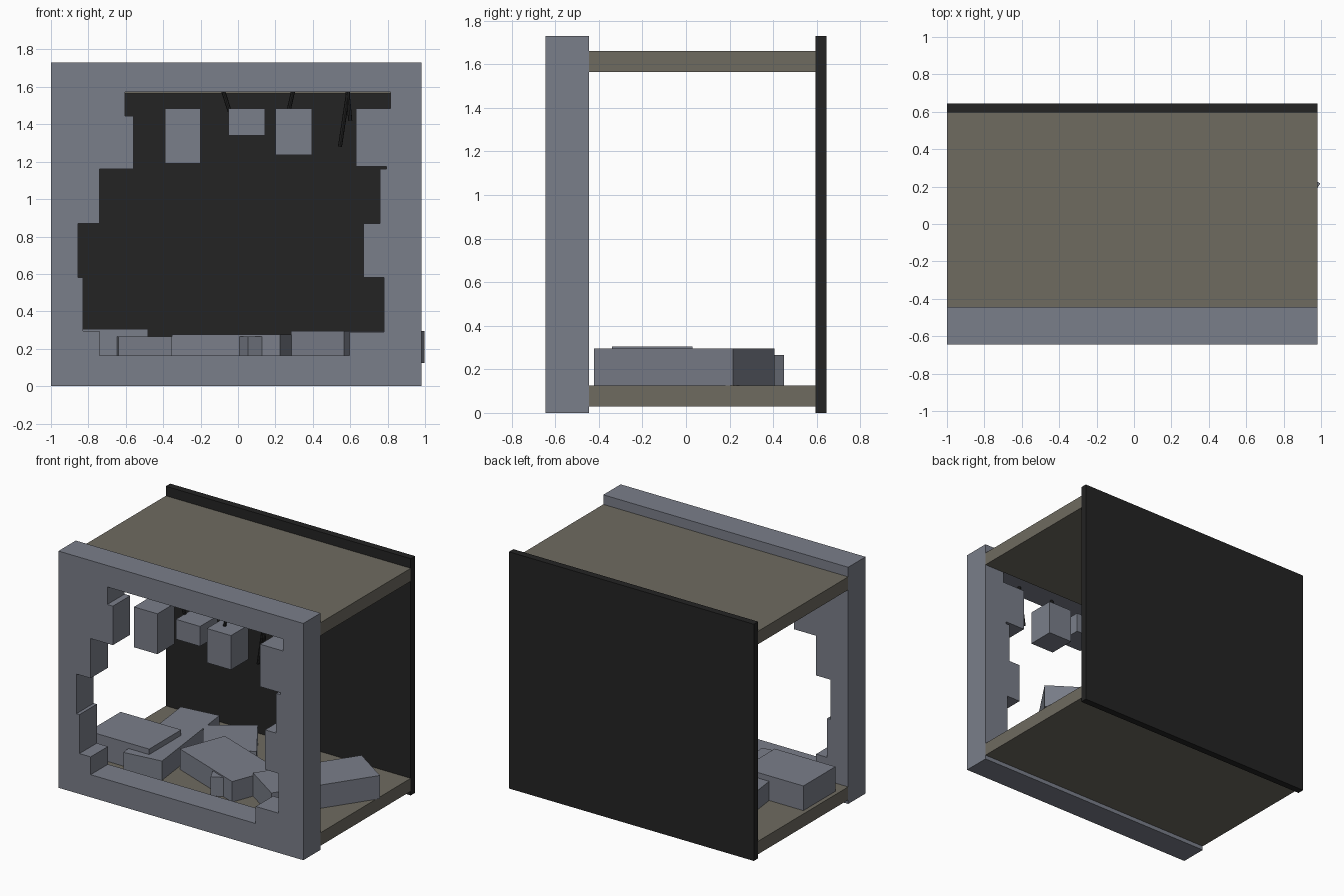
import bpy, bmesh, math
from mathutils import Vector

if "Cube" in bpy.data.objects:
    bpy.data.objects.remove(bpy.data.objects["Cube"])


def material(name, rgb):
    m = bpy.data.materials.new(name)
    m.diffuse_color = (*rgb, 1)
    m.use_nodes = True
    m.node_tree.nodes["Principled BSDF"].inputs["Base Color"].default_value = m.diffuse_color
    return m


STONE = material("blue grey stone", (0.195, 0.21, 0.253))
EARTH = material("brown grey slab", (0.157, 0.145, 0.117))
BLACK = material("black", (0.017, 0.017, 0.017))


def finish(name, bm, mat):
    bmesh.ops.recalc_face_normals(bm, faces=bm.faces)
    me = bpy.data.meshes.new(name)
    bm.to_mesh(me)
    bm.free()
    me.materials.append(mat)
    ob = bpy.data.objects.new(name, me)
    bpy.context.collection.objects.link(ob)
    return ob


def box(name, x, y, z, mat, turn=0):
    """Box from ranges, turned about its own vertical axis (degrees)."""
    bm = bmesh.new()
    bmesh.ops.create_cube(bm, size=1)
    for v in bm.verts:
        v.co = [c * (r[1] - r[0]) for c, r in zip(v.co, (x, y, z))]
    ob = finish(name, bm, mat)
    ob.location = [(r[0] + r[1]) / 2 for r in (x, y, z)]
    ob.rotation_euler.z = math.radians(turn)
    return ob


def rubble(name, cx, cy, w, d, top, turn):
    box(name, (cx - w / 2, cx + w / 2), (cy - d / 2, cy + d / 2), (0.125, top), STONE, turn)


def cord(name, a, b, r=0.011):
    a, b = Vector(a), Vector(b)
    bm = bmesh.new()
    bmesh.ops.create_cone(bm, cap_ends=True, segments=8, radius1=r, radius2=r, depth=(b - a).length)
    ob = finish(name, bm, BLACK)
    ob.location = (a + b) / 2
    ob.rotation_euler = (b - a).to_track_quat('Z', 'Y').to_euler()


FRONT, INNER, BACK = -0.645, -0.445, 0.595

# Front wall with a ragged, stepped opening
outer = [(-1, 0), (0.98, 0), (0.98, 1.73), (-1, 1.73)]
hole = [(-0.74, 0.165), (0.595, 0.165), (0.595, 0.29), (0.78, 0.29), (0.78, 0.58),
        (0.67, 0.58), (0.67, 0.87), (0.76, 0.87), (0.76, 1.16), (0.795, 1.16),
        (0.795, 1.175), (0.63, 1.175), (0.63, 1.485), (0.815, 1.485), (0.815, 1.573),
        (-0.605, 1.573), (-0.605, 1.445), (-0.56, 1.445), (-0.56, 1.16), (-0.74, 1.16),
        (-0.74, 0.87), (-0.855, 0.87), (-0.855, 0.58), (-0.83, 0.58), (-0.83, 0.295),
        (-0.74, 0.295)]
bm = bmesh.new()
edges = []
for loop in (outer, hole):
    vs = [bm.verts.new((x, FRONT, z)) for x, z in loop]
    edges += [bm.edges.new((vs[i - 1], vs[i])) for i in range(len(vs))]
bmesh.ops.triangle_fill(bm, edges=edges, use_beauty=True)
ext = bmesh.ops.extrude_face_region(bm, geom=bm.faces[:], use_keep_orig=True)
for g in ext["geom"]:
    if isinstance(g, bmesh.types.BMVert):
        g.co.y = INNER
finish("front_wall", bm, STONE)

# Back panel, floor and ceiling
box("back_panel", (-1, 0.98), (BACK, 0.645), (0, 1.73), BLACK)
box("floor", (-1, 0.98), (INNER, BACK), (0.03, 0.125), EARTH)
box("ceiling", (-1, 0.98), (INNER, BACK), (1.565, 1.66), EARTH)

# Blocks hanging in the top of the opening
for i, (x0, x1, z0) in enumerate([(-0.39, -0.2, 1.19), (-0.05, 0.145, 1.34), (0.2, 0.395, 1.235)]):
    box(f"hanging_block_{i + 1}", (x0, x1), (FRONT, INNER), (z0, 1.485), STONE)

# Bent reinforcing bars
for i, (x0, x1, z1) in enumerate([(-0.08, -0.045, 1.47), (0.295, 0.27, 1.47),
                                  (0.59, 0.545, 1.28), (0.585, 0.6, 1.42)]):
    cord(f"bar_{i + 1}", (x0, -0.545, 1.58), (x1, -0.545, z1))

# Rubble on the floor
rubble("rubble_right", 0.64, -0.008, 0.34, 0.77, 0.295, -34)
rubble("rubble_left_long", -0.545, 0.01, 0.29, 0.81, 0.265, 7)
rubble("rubble_left_flat", -0.725, -0.155, 0.49, 0.37, 0.305, 0)
rubble("rubble_middle", 0.0, -0.11, 0.62, 0.36, 0.275, -21)
rubble("rubble_small", 0.08, -0.225, 0.2, 0.27, 0.265, 27)
rubble("rubble_back", -0.19, 0.18, 0.36, 0.41, 0.265, 34)
